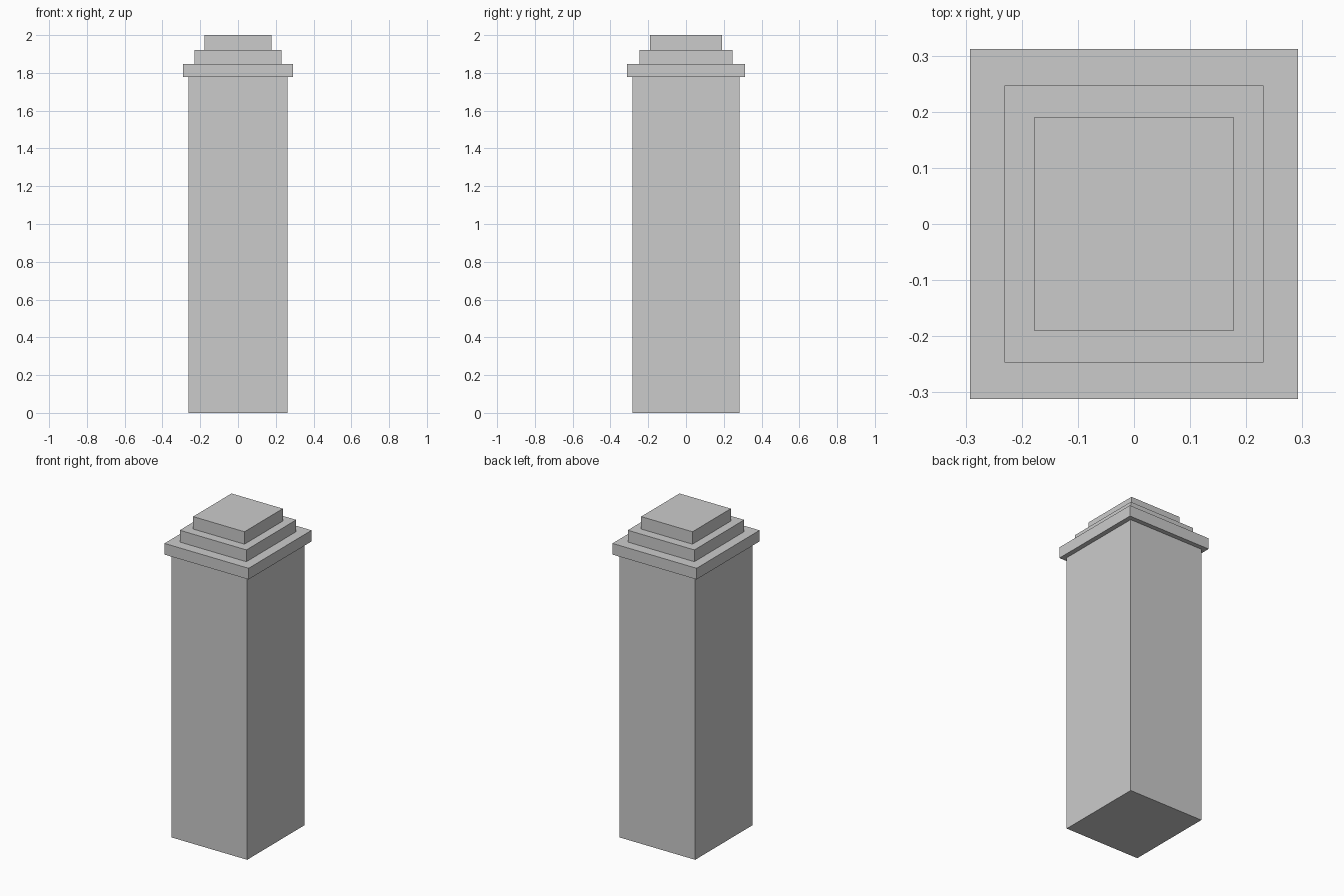
import bpy

if "Cube" in bpy.data.objects:
    bpy.data.objects.remove(bpy.data.objects["Cube"])


def block(name, half_x, half_y, z0, z1):
    """Axis-aligned box centred on the z axis, from z0 to z1."""
    bpy.ops.mesh.primitive_cube_add(size=2, location=(0, 0, (z0 + z1) / 2))
    ob = bpy.context.object
    ob.name = name
    ob.scale = (half_x, half_y, (z1 - z0) / 2)
    bpy.ops.object.transform_apply(location=False, rotation=False, scale=True)
    return ob


# Tall pillar shaft, then three cap slabs stepping inward
parts = [
    ("pillar_shaft", 0.262, 0.283, 0.0, 1.778),
    ("cap_lower_slab", 0.292, 0.312, 1.778, 1.848),
    ("cap_middle_slab", 0.231, 0.247, 1.848, 1.922),
    ("cap_top_slab", 0.178, 0.190, 1.922, 2.0),
]
for part in parts:
    block(*part)
